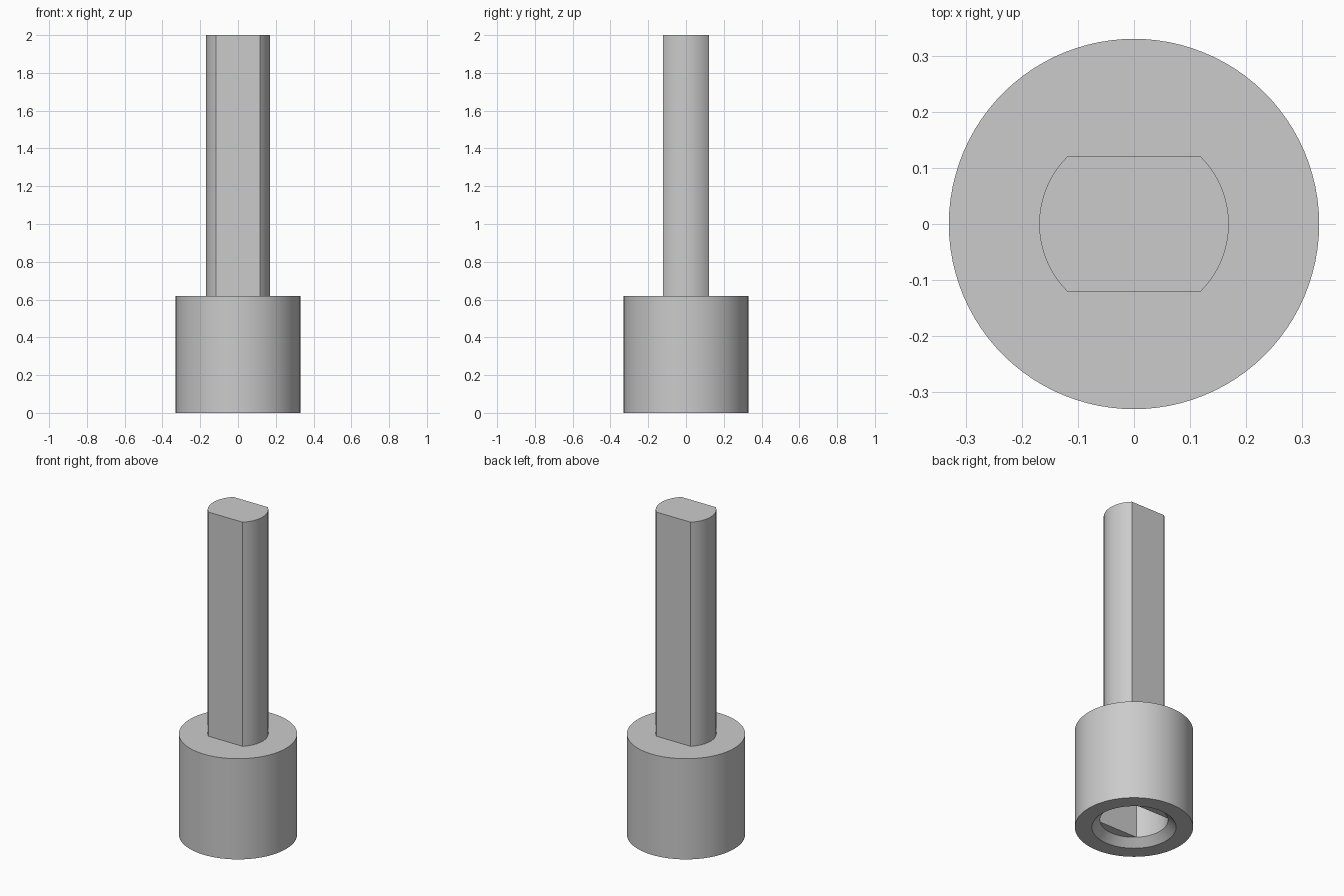
import bpy, bmesh, math

cube = bpy.data.objects.get("Cube")
if cube:
    bpy.data.objects.remove(cube, do_unlink=True)

# One grey metal for everything
metal = bpy.data.materials.new("grey_metal")
metal.use_nodes = True
colour = (0.6, 0.6, 0.6, 1)
metal.diffuse_color = colour
metal.node_tree.nodes["Principled BSDF"].inputs["Base Color"].default_value = colour

SEGMENTS = 24
CORNER = math.radians(46)

# Angles with exact stops at the corners of the two flats
stops = [-CORNER, CORNER, math.pi - CORNER, math.pi + CORNER, 2 * math.pi - CORNER]
angles = [a + (b - a) * i / SEGMENTS
          for a, b in zip(stops, stops[1:]) for i in range(SEGMENTS)]


def ring(bm, radius, z, flats):
    """A circle, or a circle with flats cut on front and back."""
    limit = radius * math.sin(CORNER) if flats else radius
    return [bm.verts.new((radius * math.cos(a),
                          max(-limit, min(limit, radius * math.sin(a))), z))
            for a in angles]


def loft(name, sections, cap_start=False, cap_end=False):
    bm = bmesh.new()
    rings = [ring(bm, *section) for section in sections]
    n = len(angles)
    for low, high in zip(rings, rings[1:]):
        for i in range(n):
            j = (i + 1) % n
            bm.faces.new((low[i], low[j], high[j], high[i]))
    if cap_start:
        bm.faces.new(rings[0][::-1])
    if cap_end:
        bm.faces.new(rings[-1])
    bmesh.ops.remove_doubles(bm, verts=bm.verts, dist=1e-5)
    mesh = bpy.data.meshes.new(name)
    bm.to_mesh(mesh)
    bm.free()
    mesh.materials.append(metal)
    obj = bpy.data.objects.new(name, mesh)
    bpy.context.collection.objects.link(obj)
    bpy.ops.object.select_all(action="DESELECT")
    obj.select_set(True)
    bpy.context.view_layer.objects.active = obj
    bpy.ops.object.shade_smooth_by_angle(angle=math.radians(25))
    return obj


COLLAR_R, COLLAR_TOP = 0.33, 0.62
SHAFT_R = 0.169
BORE_R, BORE_TOP, CHAMFER = 0.19, 0.5, 0.045

# Collar: flatted blind bore, chamfered mouth, outer wall, top up to the shaft
loft("collar", [
    (BORE_R, BORE_TOP, True),
    (BORE_R, CHAMFER, True),
    (BORE_R, CHAMFER, False),
    (BORE_R + CHAMFER, 0, False),
    (COLLAR_R, 0, False),
    (COLLAR_R, COLLAR_TOP, False),
    (SHAFT_R, COLLAR_TOP, True),
], cap_start=True)

# Shaft: round bar with two flats
loft("shaft", [(SHAFT_R, COLLAR_TOP, True), (SHAFT_R, 2, True)], cap_end=True)
